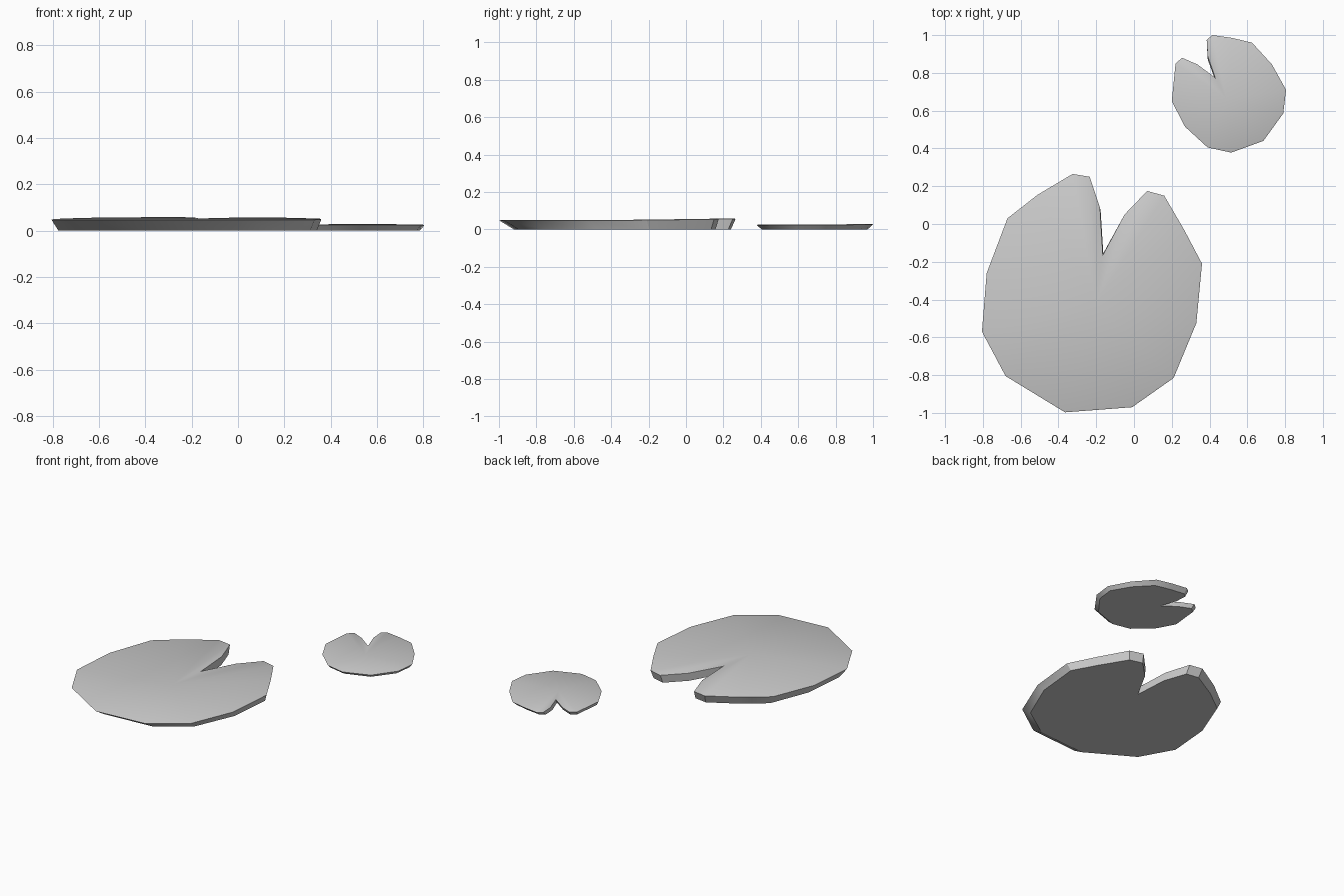
import bpy, bmesh, math

if "Cube" in bpy.data.objects:
    bpy.data.objects.remove(bpy.data.objects["Cube"])


def lily_pad(name, outline, low, high, hub, z_front, z_back):
    """Flat notched leaf: outline is the wide rim, low/high the corners of the base."""
    xs, ys = zip(*outline)
    x0, x1, y0, y1 = min(xs), max(xs), min(ys), max(ys)
    bm = bmesh.new()
    base, rim = [], []
    for x, y in outline:
        u, v = (x - x0) / (x1 - x0), (y - y0) / (y1 - y0)
        # underside is drawn in, rim lifts slightly at the notched lobes
        base.append(bm.verts.new((low[0] + u * (high[0] - low[0]),
                                  low[1] + v * (high[1] - low[1]), 0)))
        lift = max(0, (v - 0.5) * 2)
        rim.append(bm.verts.new((x, y, z_front + lift * (z_back - z_front))))
    n = len(outline)
    bm.faces.new(base)
    for i in range(n):
        j = (i + 1) % n
        bm.faces.new((base[i], base[j], rim[j], rim[i]))
    top = bm.faces.new(rim)
    bmesh.ops.recalc_face_normals(bm, faces=bm.faces[:])

    # narrow softened lip, then a shallow fan for the leaf surface
    bmesh.ops.inset_region(bm, faces=[top], thickness=0.007, depth=0.0)
    for v in top.verts:
        v.co.z += 0.003
    centre = bmesh.ops.poke(bm, faces=[top])["verts"][0]
    centre.co = (hub[0], hub[1], z_front + 0.001)
    bm.normal_update()

    mesh = bpy.data.meshes.new(name)
    bm.to_mesh(mesh)
    bm.free()
    obj = bpy.data.objects.new(name, mesh)
    bpy.context.collection.objects.link(obj)
    bpy.ops.object.select_all(action='DESELECT')
    obj.select_set(True)
    bpy.context.view_layer.objects.active = obj
    bpy.ops.object.shade_smooth_by_angle(angle=math.radians(30))
    return obj


# Large pad, clockwise from the notch
large = [(-.165, -.165), (-.05, .05), (.07, .175), (.16, .15), (.265, -.03),
         (.36, -.21), (.33, -.525), (.21, -.815), (-.01, -.97), (-.365, -.997),
         (-.68, -.805), (-.805, -.57), (-.78, -.26), (-.67, .03), (-.51, .155),
         (-.325, .265), (-.235, .25), (-.18, .085)]
lily_pad("large_lily_pad", large, (-.775, -.92), (.34, .24), (-.2, -.42), .047, .056)

# Small pad, clockwise from the notch
small = [(.43, .775), (.39, .89), (.385, .975), (.415, 1.0), (.52, .985),
         (.625, .96), (.73, .845), (.805, .71), (.79, .585), (.685, .44),
         (.515, .378), (.39, .405), (.27, .515), (.2, .65), (.22, .85),
         (.255, .88), (.335, .845)]
lily_pad("small_lily_pad", small, (.21, .405), (.785, .97), (.49, .66), .023, .026)
